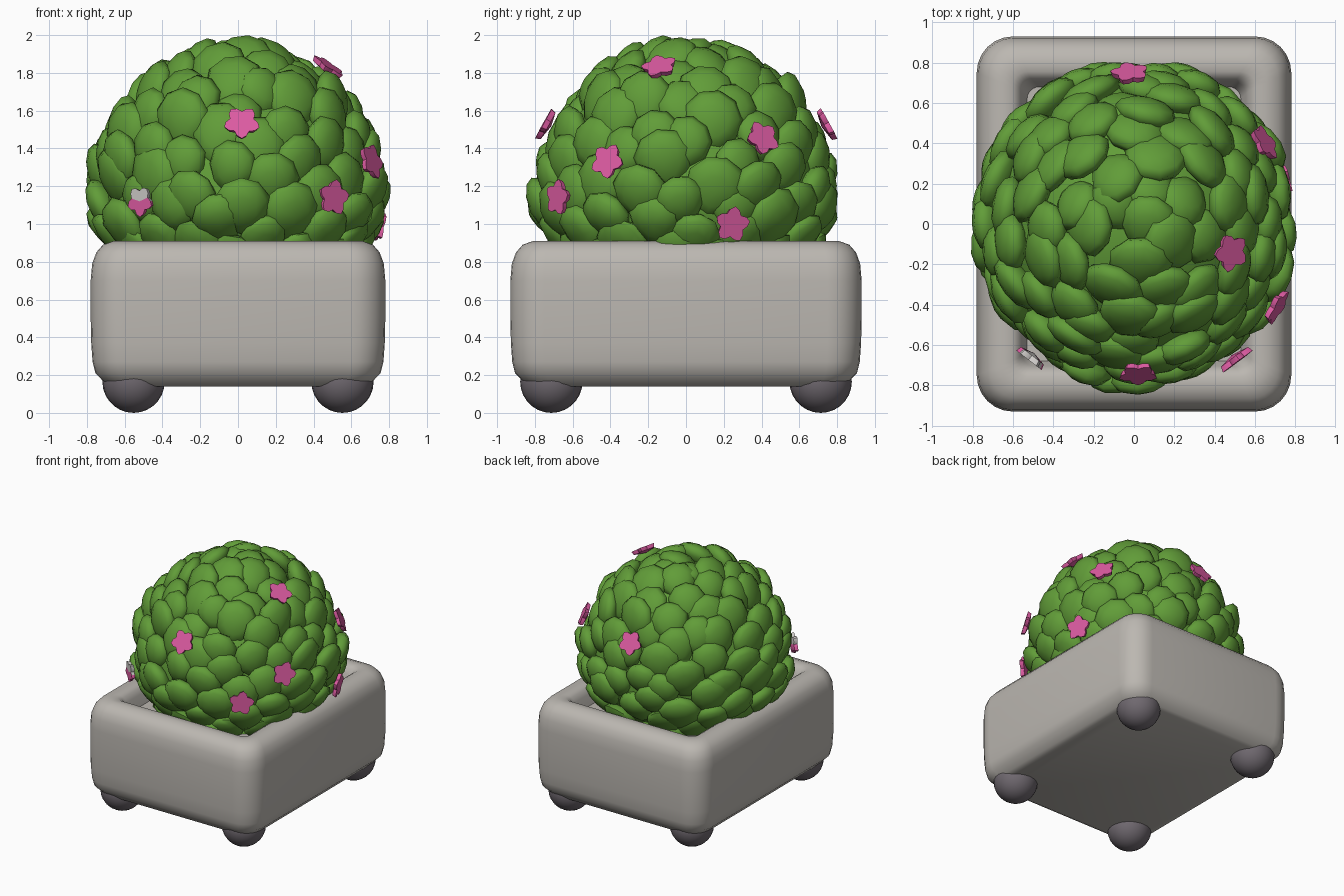
import bpy, bmesh, math, random
from mathutils import Vector, Matrix

if "Cube" in bpy.data.objects:
    bpy.data.objects.remove(bpy.data.objects["Cube"])

random.seed(11)


def material(name, rgb):
    m = bpy.data.materials.new(name)
    m.diffuse_color = (*rgb, 1)
    m.use_nodes = True
    m.node_tree.nodes["Principled BSDF"].inputs["Base Color"].default_value = m.diffuse_color
    return m


STONE = material("warm grey stone", (0.50, 0.475, 0.44))
FOOT = material("dark grey", (0.16, 0.14, 0.16))
GREEN = material("leaf green", (0.12, 0.335, 0.04))
PINK = material("flower pink", (0.72, 0.105, 0.36))
PALE = material("pale petal", (0.62, 0.60, 0.58))


def finish(bm, name, mats, angle):
    bmesh.ops.recalc_face_normals(bm, faces=bm.faces)
    me = bpy.data.meshes.new(name)
    bm.to_mesh(me)
    bm.free()
    for m in mats:
        me.materials.append(m)
    ob = bpy.data.objects.new(name, me)
    bpy.context.collection.objects.link(ob)
    bpy.ops.object.select_all(action='DESELECT')
    ob.select_set(True)
    bpy.context.view_layer.objects.active = ob
    bpy.ops.object.shade_smooth_by_angle(angle=math.radians(angle))
    return ob


def rounded_ring(bm, inset, z, hx=0.78, hy=0.93, r=0.18, n=7):
    hx, hy, r = hx - inset, hy - inset, max(r - inset * 0.6, 0.06)
    ring = []
    for k, (sx, sy) in enumerate([(1, 1), (-1, 1), (-1, -1), (1, -1)]):
        for i in range(n):
            a = (k + i / (n - 1)) * math.pi / 2
            ring.append(bm.verts.new((sx * (hx - r) + r * math.cos(a),
                                      sy * (hy - r) + r * math.sin(a), z)))
    return ring


# Planter: rounded rectangle swept up the outside, over the rim and into the cavity
bm = bmesh.new()
profile = [(0.105, 0.14), (0.075, 0.155), (0.055, 0.18), (0.025, 0.21), (0.01, 0.27), (0.003, 0.37),
           (0, 0.5), (0, 0.7), (0.008, 0.79), (0.03, 0.85), (0.065, 0.89), (0.12, 0.91),
           (0.175, 0.908), (0.205, 0.89), (0.225, 0.85), (0.25, 0.77)]
rings = [rounded_ring(bm, i, z) for i, z in profile]
for a, b in zip(rings, rings[1:]):
    for i in range(len(a)):
        j = (i + 1) % len(a)
        bm.faces.new((a[i], a[j], b[j], b[i]))
bm.faces.new(rings[0])
bm.faces.new(rings[-1])
finish(bm, "planter_box", [STONE], 40)

# Four ball feet
for sx, side in ((-1, "left"), (1, "right")):
    for sy, end in ((-1, "front"), (1, "back")):
        bm = bmesh.new()
        bmesh.ops.create_uvsphere(bm, u_segments=24, v_segments=14, radius=0.165,
                                  matrix=Matrix.Translation((sx * 0.553, sy * 0.713, 0.165)))
        finish(bm, f"{end}_{side}_foot", [FOOT], 60)

# Bush: a core covered with shingle-like domed leaves that flare at the lower tip
CENTRE = Vector((0, 0, 1.12))
FLOWERS = [(0.02, -0.735, 1.53), (0.475, -0.14, 1.825), (0.70, -0.41, 1.33), (0.50, -0.67, 1.14),
           (-0.51, -0.66, 1.12), (0.735, 0.24, 1.00), (0.64, 0.40, 1.45), (-0.02, 0.74, 1.525)]


def frame(n, spin=0.0):
    """Axes with z along n and y pointing up the bush."""
    up = Vector((0, 0, 1)) if abs(n.z) < 0.98 else Vector((0, 1, 0))
    x = up.cross(n).normalized()
    y = n.cross(x)
    return Matrix((x, y, n)).transposed().to_4x4() @ Matrix.Rotation(spin, 4, 'Z')


def bush_shape(p):
    """Stretch the ball upwards and pull its foot in to fit the planter."""
    z = CENTRE.z + p.z * 1.09
    pinch = 1 - 0.5 * max(0, 1.02 - z)
    return Vector((p.x * 1.02 * pinch, p.y * 1.045 * pinch, z))


bm = bmesh.new()
bmesh.ops.create_icosphere(bm, subdivisions=4, radius=0.70)
for v in bm.verts:
    v.co = bush_shape(v.co)
finish(bm, "bush_core", [GREEN], 60)

bm = bmesh.new()
COUNT = 180
for i in range(COUNT):
    nz = 1 - 2 * (i + 0.5) / COUNT
    if nz < -0.65:
        continue
    a = i * math.pi * (3 - math.sqrt(5))
    s = math.sqrt(1 - nz * nz)
    n = Vector((s * math.cos(a), s * math.sin(a), nz))
    n = (n + Vector([random.uniform(-0.06, 0.06) for _ in range(3)])).normalized()
    size = random.uniform(0.13, 0.165)
    radius = random.uniform(0.69, 0.72)
    tilt = random.uniform(16, 36)
    if n.z < -0.12:                     # lowest rows tuck into the planter
        tilt *= 0.5
    if any((bush_shape(n * 0.75) - Vector(f)).length < 0.17 for f in FLOWERS):
        radius -= 0.015                 # leave room for flowers
        tilt *= 0.5
    place = (Matrix.Translation(n * radius) @ frame(n, random.uniform(-0.5, 0.5))
             @ Matrix.Rotation(math.radians(tilt), 4, 'X'))
    leaf = bmesh.ops.create_uvsphere(bm, u_segments=10, v_segments=6, radius=1)["verts"]
    for v in leaf:
        x, y, z = v.co
        if y < 0:                       # narrow the lower end to a blunt tip
            x *= 1 + 0.3 * y
        v.co = bush_shape(place @ Vector((x * size, y * size, z * 0.075)))
finish(bm, "bush_leaves", [GREEN], 65)

# Five-petal flowers, each facing straight out of the bush
for k, p in enumerate(FLOWERS):
    p = Vector(p)
    n = (p - CENTRE).normalized()
    place = Matrix.Translation(p + n * 0.005) @ frame(n, random.uniform(-0.6, 0.6))
    size = 0.85 if k == 4 else 1
    bm = bmesh.new()
    top, bottom = [], []
    for i in range(20):
        a = i * math.tau / 20
        r = (0.066, 0.085, 0.098, 0.085)[i % 4] * size
        x, y = r * math.cos(a), r * math.sin(a)
        top.append(bm.verts.new(place @ Vector((x, y, 0.014))))
        bottom.append(bm.verts.new(place @ Vector((x * 0.9, y * 0.9, -0.014))))
    mid_top = bm.verts.new(place @ Vector((0, 0, 0.014)))
    mid_bottom = bm.verts.new(place @ Vector((0, 0, -0.03)))
    for i in range(20):
        j = (i + 1) % 20
        for f in ((top[i], top[j], mid_top), (bottom[j], bottom[i], mid_bottom),
                  (top[i], bottom[i], bottom[j], top[j])):
            face = bm.faces.new(f)
            # one flower has faded upper petals
            if k == 4 and face.calc_center_median().z > p.z + 0.01:
                face.material_index = 1
    finish(bm, f"flower_{k + 1}", [PINK, PALE] if k == 4 else [PINK], 35)
